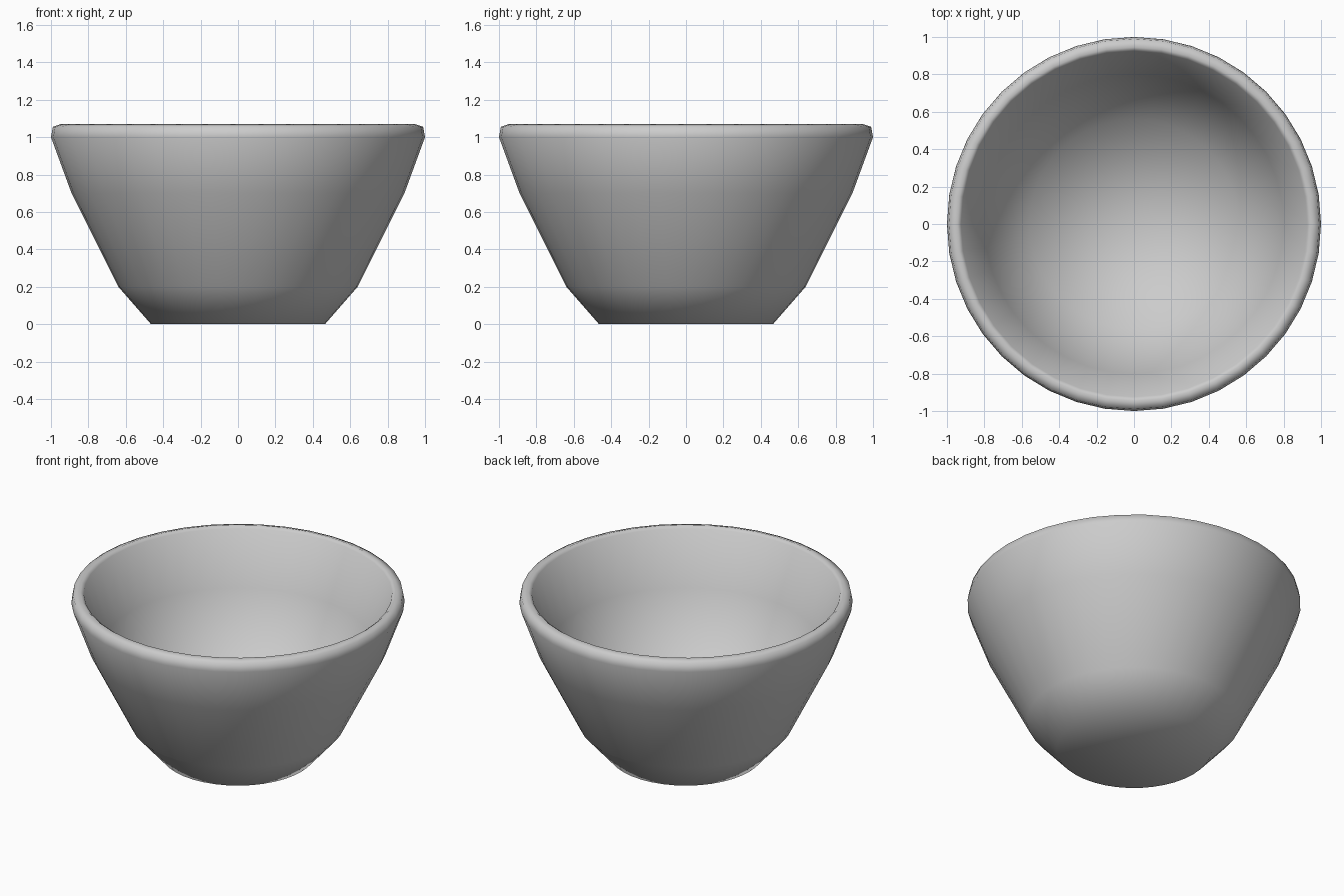
import bpy, bmesh
from math import cos, sin, tau

if "Cube" in bpy.data.objects:
    bpy.data.objects.remove(bpy.data.objects["Cube"])

SEGMENTS = 40

# Bowl profile (radius, height): base, outer wall, rounded rim, inner wall, dished floor
PROFILE = [
    (0.0, 0.0), (0.465, 0.0), (0.64, 0.2), (0.89, 0.7), (1.0, 1.0),
    (0.99, 1.055), (0.945, 1.07), (0.925, 1.055),
    (0.80, 0.72), (0.56, 0.26), (0.0, 0.10),
]


def lathe(name, profile, segments):
    """Revolve a profile around z into one smooth closed object."""
    bm = bmesh.new()
    rings = []
    for r, z in profile:
        count = 1 if r == 0 else segments
        rings.append([bm.verts.new((r * cos(tau * i / segments),
                                    r * sin(tau * i / segments), z))
                      for i in range(count)])
    for low, high in zip(rings, rings[1:]):
        for i in range(segments):
            j = (i + 1) % segments
            corners = [low[i % len(low)], low[j % len(low)],
                       high[j % len(high)], high[i % len(high)]]
            bm.faces.new(list(dict.fromkeys(corners))).smooth = True
    bmesh.ops.recalc_face_normals(bm, faces=bm.faces)
    mesh = bpy.data.meshes.new(name)
    bm.to_mesh(mesh)
    bm.free()
    obj = bpy.data.objects.new(name, mesh)
    bpy.context.collection.objects.link(obj)
    return obj


lathe("bowl", PROFILE, SEGMENTS)
